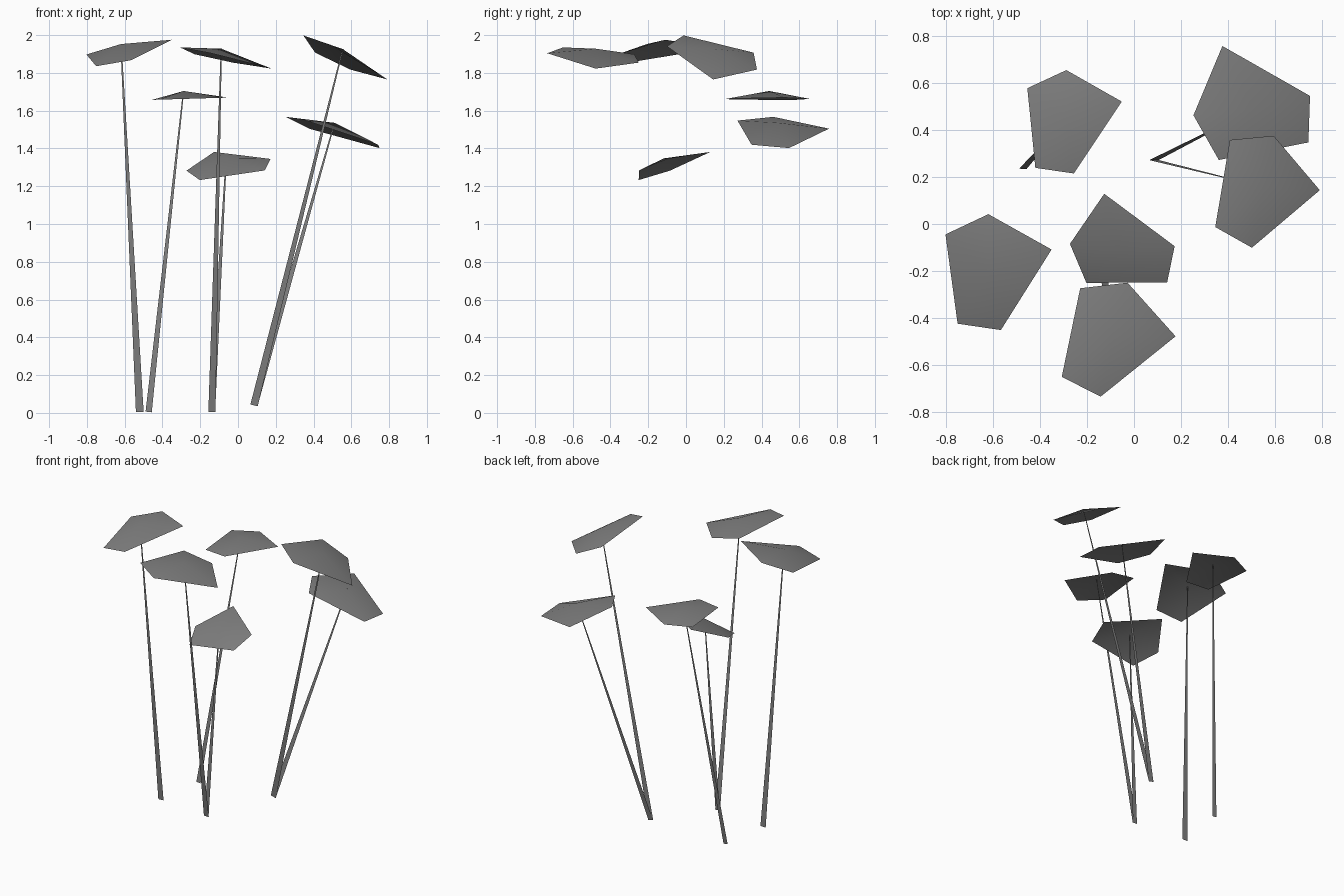
import bpy
import bmesh
from math import radians
from mathutils import Vector, Matrix

if "Cube" in bpy.data.objects:
    bpy.data.objects.remove(bpy.data.objects["Cube"], do_unlink=True)

# Single flat colour
grey = bpy.data.materials.new("plain_grey")
grey.use_nodes = True
colour = (0.21, 0.21, 0.21, 1.0)
grey.diffuse_color = colour
grey.node_tree.nodes["Principled BSDF"].inputs["Base Color"].default_value = colour

# Shared five-sided cap outline, clockwise from above, with a raised middle
OUTLINE = [(-.16, .137), (.006, .214), (.242, .08), (.038, -.226), (-.126, -.202)]
PEAK = Vector((.007, 0, .042))
UP = Vector((0, 0, 1))


def make_object(name, bm):
    bmesh.ops.recalc_face_normals(bm, faces=bm.faces)
    mesh = bpy.data.meshes.new(name)
    bm.to_mesh(mesh)
    bm.free()
    mesh.materials.append(grey)
    obj = bpy.data.objects.new(name, mesh)
    bpy.context.collection.objects.link(obj)
    return obj


def cap(name, centre, size, slope, yaw):
    """Shallow five-sided umbrella, tilted by its slope in x and y; returns its peak."""
    normal = Vector((-slope[0], -slope[1], 1)).normalized()
    turn = UP.rotation_difference(normal).to_matrix().to_4x4()
    place = (Matrix.Translation(centre) @ turn
             @ Matrix.Rotation(radians(yaw), 4, "Z") @ Matrix.Scale(size, 4))
    bm = bmesh.new()
    peak = bm.verts.new(place @ PEAK)
    rim = [bm.verts.new(place @ Vector((x, y, 0))) for x, y in OUTLINE]
    for a, b in zip(rim, rim[1:] + rim[:1]):
        face = bm.faces.new((peak, b, a))
        face.smooth = True
    top = peak.co.copy()
    obj = make_object(name, bm)
    # Keep the upper side as the outside
    if obj.data.polygons[0].normal.z < 0:
        obj.data.flip_normals()
    return top


def stem(name, foot, top, width):
    """Flat blade tapering from foot to top, cut square to its length."""
    foot = Vector(foot)
    along = (top - foot).normalized()
    side = Vector((1, 0, 0))
    side = (side - along * side.dot(along)).normalized()
    bm = bmesh.new()
    corners = [foot - side * width / 2, foot + side * width / 2,
               top + side * .003, top - side * .003]
    bm.faces.new([bm.verts.new(c) for c in corners])
    make_object(name, bm)


# Points where the stems leave the ground
right_foot = (-.52, -.115, .005)
back_foot = (-.473, .235, .005)
middle_foot = (-.138, -.155, .005)
left_foot = (.085, .272, .04)

# name, cap centre, size, slope, yaw, foot, stem width
plants = [
    ("right", (-.618, -.198, 1.905), 1.14, (.2, .19), 1, right_foot, .041),
    ("back_right", (-.294, .441, 1.662), 1, (.03, 0), 0, back_foot, .033),
    ("front", (-.106, -.478, 1.883), 1.135, (-.213, -.052), -18, middle_foot, .038),
    ("middle", (-.057, -.11, 1.305), 1.02, (.147, .363), 86, middle_foot, .034),
    ("left", (.528, .152, 1.886), 1.135, (-.465, -.168), -18, left_foot, .04),
    ("back_left", (.497, .477, 1.488), 1.2, (-.32, -.078), 95.5, left_foot, .038),
]
for name, centre, size, slope, yaw, foot, width in plants:
    peak = cap(name + "_cap", centre, size, slope, yaw)
    stem(name + "_stem", foot, peak, width)
